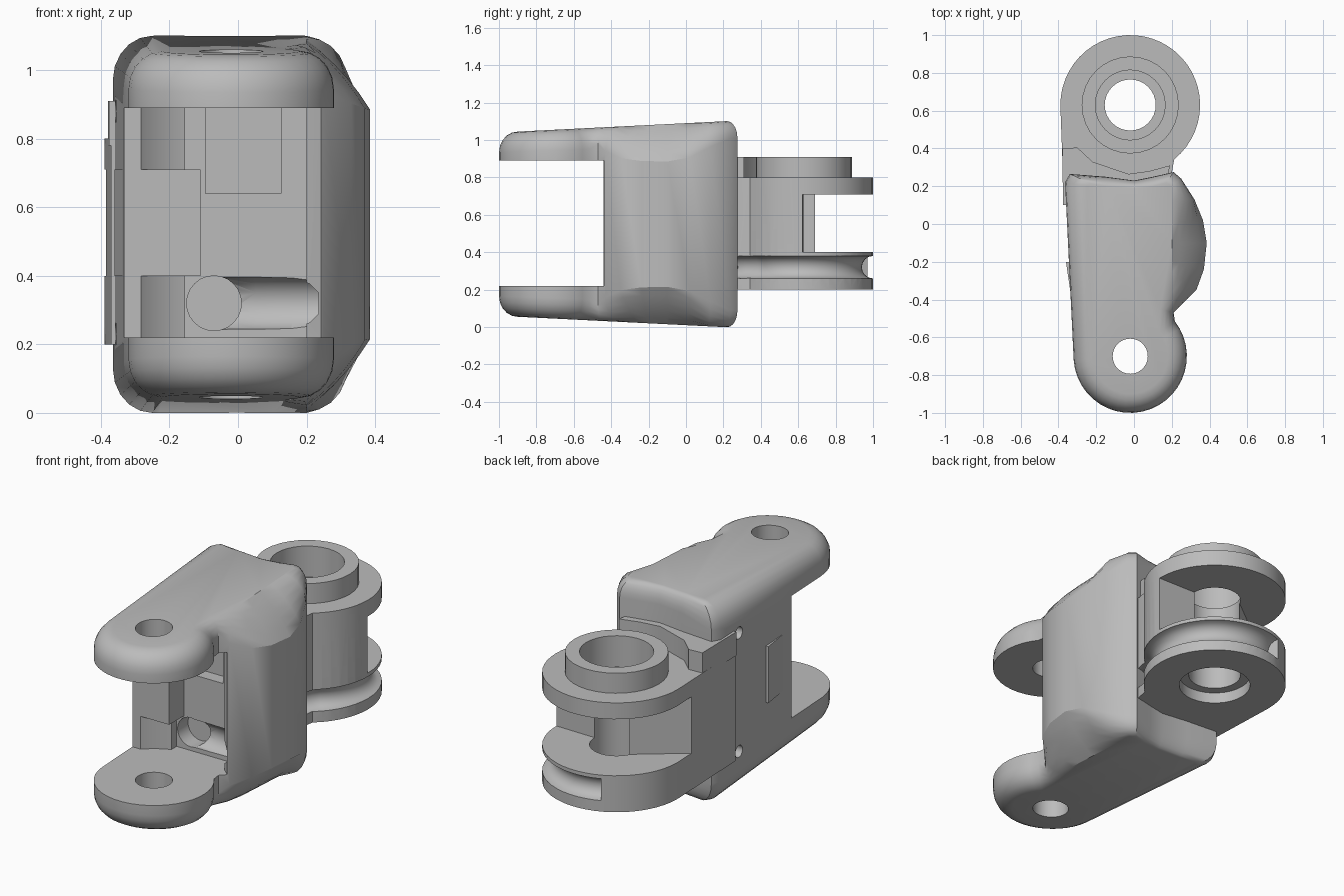
import bpy, bmesh, math
from mathutils import Vector, Matrix

if "Cube" in bpy.data.objects:
    bpy.data.objects.remove(bpy.data.objects["Cube"])

grey = bpy.data.materials.new("plain grey")
grey.use_nodes = True
grey.diffuse_color = (0.5, 0.5, 0.5, 1)
grey.node_tree.nodes["Principled BSDF"].inputs["Base Color"].default_value = (0.5, 0.5, 0.5, 1)

REAR = (-0.02, 0.63)    # rear pivot
FRONT = (-0.02, -0.70)  # front pivot
MID = 0.55              # height of the mirror plane


def arc(centre, r, a0, a1, n):
    angles = [math.radians(a0 + (a1 - a0) * i / n) for i in range(n + 1)]
    return [(centre[0] + r * math.cos(a), centre[1] + r * math.sin(a)) for a in angles]


def loft(name, rings):
    """Skin closed rings of equal length and cap both ends."""
    bm = bmesh.new()
    loops = [[bm.verts.new(p) for p in ring] for ring in rings]
    n = len(loops[0])
    for a, b in zip(loops, loops[1:]):
        for i in range(n):
            j = (i + 1) % n
            bm.faces.new((a[i], a[j], b[j], b[i]))
    bm.faces.new(loops[0][::-1])
    bm.faces.new(loops[-1])
    bmesh.ops.recalc_face_normals(bm, faces=bm.faces)
    mesh = bpy.data.meshes.new(name)
    bm.to_mesh(mesh)
    bm.free()
    mesh.materials.append(grey)
    ob = bpy.data.objects.new(name, mesh)
    bpy.context.collection.objects.link(ob)
    return ob


def prism(name, pts, z0, z1):
    return loft(name, [[(x, y, z) for x, y in pts] for z in (z0, z1)])


def box(name, x0, x1, y0, y1, z0, z1):
    return prism(name, [(x0, y0), (x1, y0), (x1, y1), (x0, y1)], z0, z1)


def disc(name, centre, r, z0, z1, n=32):
    return prism(name, arc(centre, r, 0, 360 - 360 / n, n - 1), z0, z1)


def rod(name, start, axis, length, r, n=24):
    """Round bar from start along axis."""
    ob = disc(name, (0, 0), r, 0, length, n)
    turn = Vector((0, 0, 1)).rotation_difference(Vector(axis)).to_matrix().to_4x4()
    ob.data.transform(Matrix.Translation(start) @ turn)
    return ob


def pipe(name, path, z, r, n=16):
    """Round tube that follows a level path."""
    rings = []
    for i, p in enumerate(path):
        a, b = path[max(i - 1, 0)], path[min(i + 1, len(path) - 1)]
        t = Vector((b[0] - a[0], b[1] - a[1])).normalized()
        ring = []
        for k in range(n):
            u = 2 * math.pi * k / n
            ring.append((p[0] - t.y * r * math.cos(u), p[1] + t.x * r * math.cos(u),
                         z + r * math.sin(u)))
        rings.append(ring)
    return loft(name, rings)


def combine(ob, tools, op="DIFFERENCE"):
    """Apply each tool as a boolean, then drop the tools."""
    for tool in tools:
        mod = ob.modifiers.new("bool", "BOOLEAN")
        mod.operation, mod.solver, mod.object = op, "EXACT", tool
        bpy.context.view_layer.update()
        graph = bpy.context.evaluated_depsgraph_get()
        mesh = bpy.data.meshes.new_from_object(ob.evaluated_get(graph))
        ob.modifiers.clear()
        ob.data = mesh
        bpy.data.objects.remove(tool)


# Shell: outline at mid height paired with the smaller outline of its top
rows = [(-.365, .22, -.25, .2), (-.34, .265, -.23, .215), (-.15, .25, -.14, .2),
        (0, .23, 0, .19), (.1, .25, .1, .2), (.21, .275, .17, .22),
        (.25, .24, .2, .2), (.32, .13, .2, .12), (.365, .02, .2, 0),
        (.385, -.1, .2, -.1), (.37, -.24, .2, -.2), (.33, -.35, .2, -.26),
        (.25, -.43, .17, -.34), (.21, -.47, .14, -.45)]
rows += [a + b for a, b in zip(arc(FRONT, .3, 38, -176, 24), arc(FRONT, .2, 38, -176, 24))]


def shell_ring(t, sign):
    ring = []
    for x, y, tx, ty in rows:
        d = math.hypot(tx - x, ty - y)
        h = min(max(.09, d * 1.1), .2)
        flat = .75 if d > .125 else 0
        a = t * math.pi / 2
        inward = flat * t + (1 - flat) * (1 - math.cos(a))
        rise = flat * t + (1 - flat) * math.sin(a)
        px, py = x + (tx - x) * inward, y + (ty - y) * inward
        half = MID - .05 * (.2 - ty) - h * (1 - rise)
        ring.append((px, py, MID + sign * half))
    return ring


steps = [0, .2, .4, .6, .8, 1]
shell = loft("shell", [shell_ring(t, -1) for t in reversed(steps)]
             + [shell_ring(t, 1) for t in steps])

# Fork slot, hollows and holes of the shell
combine(shell, [
    box("slot", -.6, .6, -1.2, -.44, .22, .89),
    disc("hollow", FRONT, .37, .22, .89, 48),
    box("recess", -.155, .2, -.6, -.31, .22, .89),
    box("pocket", -.095, .125, -.6, -.24, .64, .89),
    pipe("channel", [(-.07, -.33), (.05, -.33), (.15, -.34), (.25, -.36)], .32, .08),
    rod("socket", (-.07, -.7, .32), (0, 1, 0), .48, .08),
    disc("pivot_hole", FRONT, .093, -.2, 1.3),
] + [rod("screw_hole", (-.6, .05, z), (1, 0, 0), .34, .033, 16) for z in (.23, .88)])

# Stop block between the front lugs
stop_block = prism("stop_block", [(-.325, -.44), (-.11, -.44), (-.11, -.2), (-.36, -.2),
                                  (-.345, -.2)][:4], .4, .71)

# Rear knuckle: rounded plate with neck, split into two discs
outline = arc(REAR, .37, -51, 180, 32) + [(-.37, .1), (.15, .1), (.2, .27)]
knuckle = prism("rear_knuckle", outline, .2, .8)
combine(knuckle, [
    prism("gap", [(.6, .62), (-.02, .63), (-.14, .69), (-.375, .51), (-.6, .35),
                  (-.6, 1.2), (.6, 1.2)], .4, .71),
    pipe("cable_groove", [(.16, .24), (.2, .29)] + arc(REAR, .37, -48, 113, 36), .32, .06),
])

# Raised collar and the low ridge beside the shell
combine(knuckle, [
    disc("collar", REAR, .257, .78, .91),
    prism("ridge", [(-.376, .1), (-.379, .4), (-.3, .405), (-.22, .33), (-.03, .265),
                    (.08, .28), (.19, .31), (.15, .1)], .78, .91),
], "UNION")

# Stepped bore
combine(knuckle, [
    disc("bore", REAR, .135, 0, 1.2),
    disc("upper_seat", REAR, .185, .74, 1.2),
    disc("lower_seat", REAR, .185, 0, .26),
])

# Smooth shading with sharp edges
for ob in bpy.context.selected_objects:
    ob.select_set(False)
for ob in (shell, stop_block, knuckle):
    ob.select_set(True)
bpy.context.view_layer.objects.active = shell
bpy.ops.object.shade_smooth_by_angle(angle=math.radians(32))
